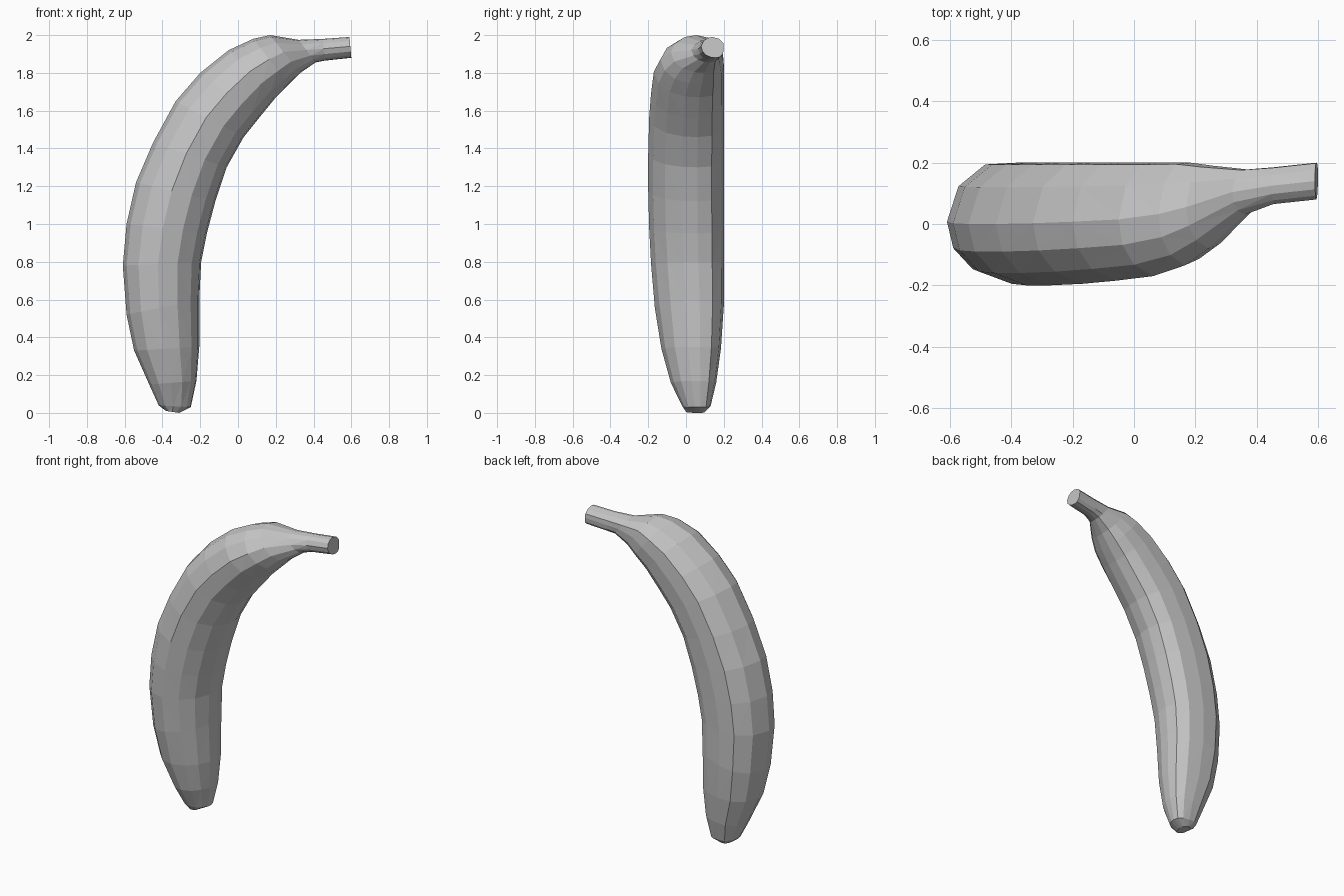
import bpy
import bmesh
from mathutils import Vector

cube = bpy.data.objects.get("Cube")
if cube:
    bpy.data.objects.remove(cube, do_unlink=True)

# Single grey colour
grey = bpy.data.materials.new("plain grey")
grey.use_nodes = True
colour = (0.55, 0.55, 0.55, 1)
grey.diffuse_color = colour
grey.node_tree.nodes["Principled BSDF"].inputs["Base Color"].default_value = colour

# Stations from blossom tip to stem: outer x, z, inner x, z, front y, back y
stations = [
    (-.38, .01, -.31, 0, .0, .10),
    (-.42, .04, -.25, .03, -.02, .13),
    (-.47, .15, -.22, .17, -.08, .16),
    (-.55, .33, -.205, .35, -.13, .185),
    (-.59, .52, -.205, .6, -.165, .2),
    (-.61, .78, -.195, .8, -.185, .2),
    (-.59, 1, -.165, .95, -.195, .2),
    (-.54, 1.22, -.12, 1.12, -.2, .2),
    (-.45, 1.43, -.06, 1.3, -.2, .2),
    (-.33, 1.65, .03, 1.46, -.195, .2),
    (-.2, 1.8, .11, 1.56, -.185, .2),
    (-.05, 1.92, .2, 1.67, -.17, .2),
    (.08, 1.98, .27, 1.74, -.135, .2),
    (.17, 2, .33, 1.8, -.08, .19),
    (.32, 1.975, .41, 1.855, .03, .178),
    (.45, 1.98, .46, 1.865, .065, .185),
    (.59, 1.99, .6, 1.88, .08, .2),
]

# Cross-section: position from outer curve to inner curve, position front to back
section = [
    (0, 0), (.05, -.45), (.2, -.8), (.45, -1), (.7, -.87), (.88, -.55), (.98, -.1),
    (1, .3), (.96, .68), (.8, .93), (.55, 1), (.3, .97), (.09, .6),
]

# Fruit body and stem as one faceted loft
bm = bmesh.new()
rings = []
for ox, oz, ix, iz, front, back in stations:
    outer, inner = Vector((ox, 0, oz)), Vector((ix, 0, iz))
    middle, half = (front + back) / 2, (back - front) / 2
    ring = []
    for u, v in section:
        p = outer.lerp(inner, u)
        p.y = middle + half * v
        ring.append(bm.verts.new(p))
    rings.append(ring)

n = len(section)
for a, b in zip(rings, rings[1:]):
    for i in range(n):
        j = (i + 1) % n
        bm.faces.new((a[i], a[j], b[j], b[i]))
bm.faces.new(rings[0])
bm.faces.new(rings[-1])
bmesh.ops.triangulate(bm, faces=bm.faces[:], quad_method='SHORT_EDGE')
bmesh.ops.recalc_face_normals(bm, faces=bm.faces[:])

mesh = bpy.data.meshes.new("banana")
bm.to_mesh(mesh)
bm.free()
mesh.materials.append(grey)
banana = bpy.data.objects.new("banana", mesh)
bpy.context.collection.objects.link(banana)
